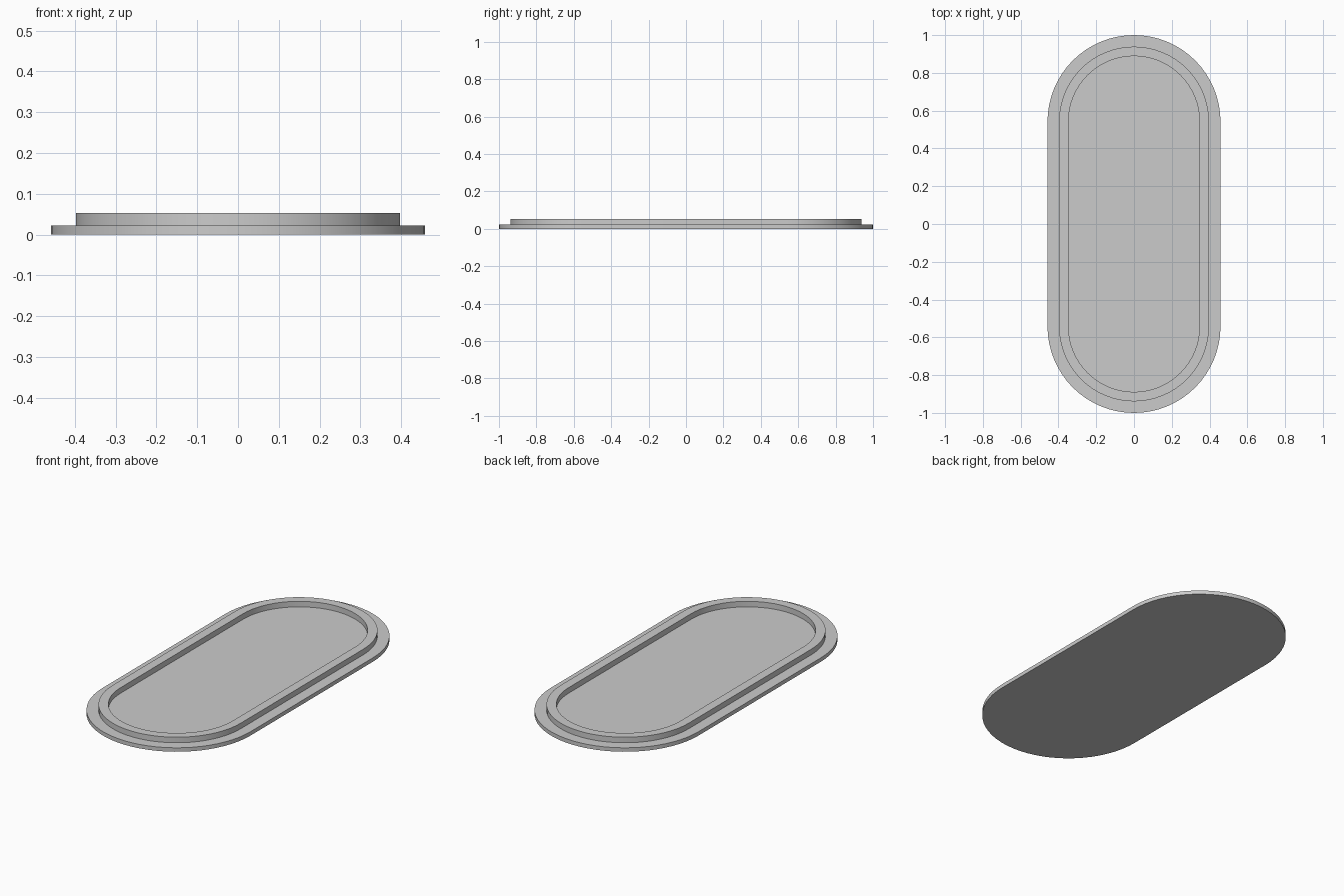
import bpy
import bmesh
from math import cos, sin, pi, radians

default = bpy.data.objects.get("Cube")
if default:
    bpy.data.objects.remove(default, do_unlink=True)

STRAIGHT = 0.542   # half length of the straight sides
ARC_STEPS = 32     # segments in each rounded end

# Rounded outline sections as (end radius, height): flange, raised lip, recessed floor
SECTIONS = [(0.458, 0.0), (0.458, 0.022), (0.397, 0.022),
            (0.397, 0.053), (0.347, 0.053), (0.347, 0.022)]

grey = bpy.data.materials.new("light_grey")
grey.use_nodes = True
grey.diffuse_color = (0.6, 0.6, 0.6, 1)
grey.node_tree.nodes["Principled BSDF"].inputs["Base Color"].default_value = (0.6, 0.6, 0.6, 1)


def outline(bm, radius, z):
    """Counter-clockwise ring with a half circle at each end."""
    ring = []
    for end, start in ((STRAIGHT, 0), (-STRAIGHT, pi)):
        for i in range(ARC_STEPS + 1):
            a = start + pi * i / ARC_STEPS
            ring.append(bm.verts.new((radius * cos(a), end + radius * sin(a), z)))
    return ring


# Tray lid: closed bottom, stepped flange, raised lip and floor
bm = bmesh.new()
rings = [outline(bm, r, z) for r, z in SECTIONS]
for low, high in zip(rings, rings[1:]):
    for i in range(len(low)):
        j = (i + 1) % len(low)
        bm.faces.new((low[i], low[j], high[j], high[i]))
bm.faces.new(rings[0][::-1])
bm.faces.new(rings[-1])

mesh = bpy.data.meshes.new("lipped_lid")
bm.to_mesh(mesh)
bm.free()
mesh.materials.append(grey)
lid = bpy.data.objects.new("lipped_lid", mesh)
bpy.context.collection.objects.link(lid)

# Smooth rounded walls with crisp rims
bpy.ops.object.select_all(action="DESELECT")
lid.select_set(True)
bpy.context.view_layer.objects.active = lid
bpy.ops.object.shade_smooth_by_angle(angle=radians(30))
